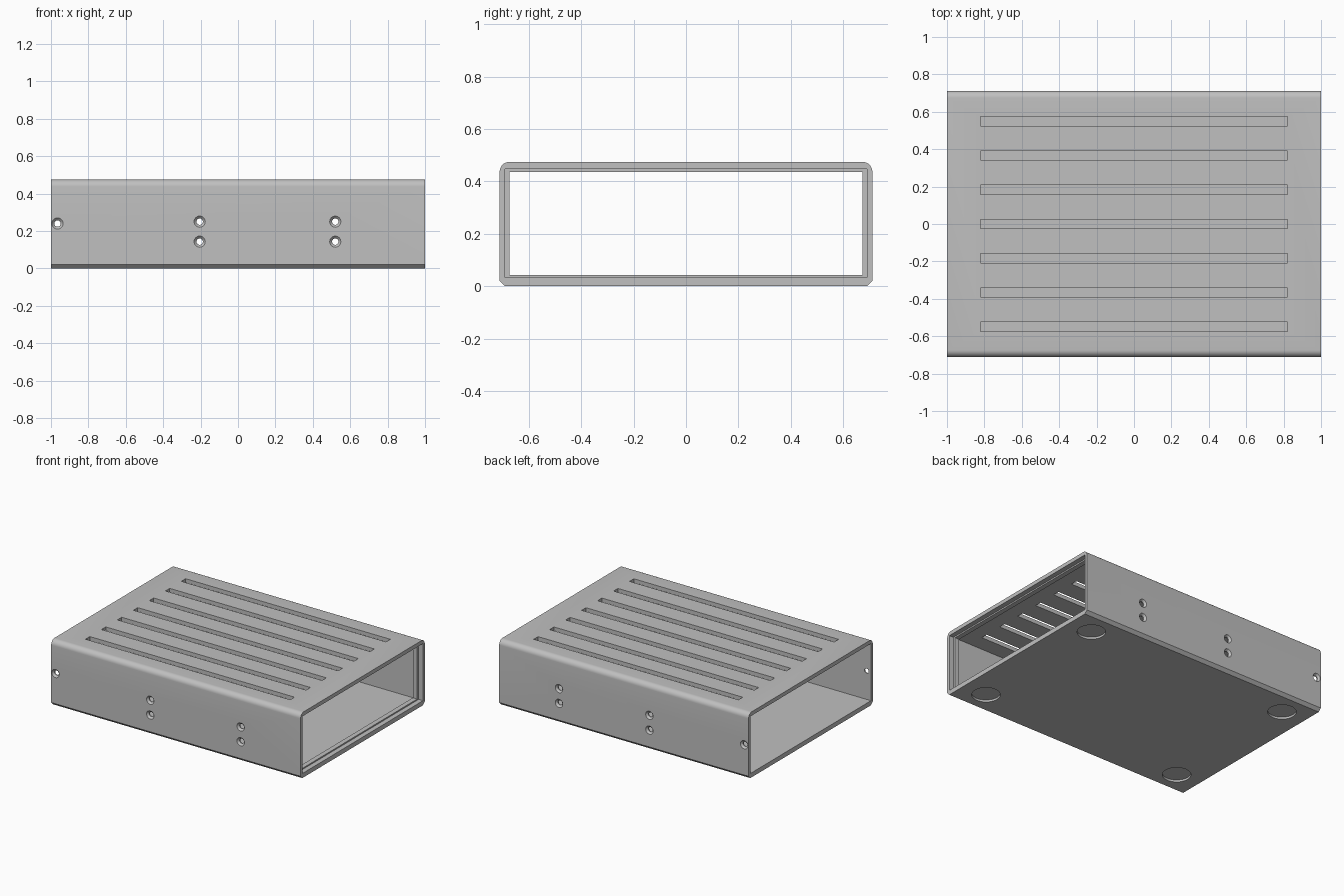
import bpy, bmesh, math
from mathutils import Matrix

if "Cube" in bpy.data.objects:
    bpy.data.objects.remove(bpy.data.objects["Cube"])

HALF_X, HALF_Y, TOP = 1.0, 0.712, 0.475

metal = bpy.data.materials.new("grey metal")
metal.diffuse_color = (0.527, 0.527, 0.527, 1)
metal.use_nodes = True
metal.node_tree.nodes["Principled BSDF"].inputs["Base Color"].default_value = metal.diffuse_color


def make_object(name, bm):
    bmesh.ops.recalc_face_normals(bm, faces=bm.faces)
    mesh = bpy.data.meshes.new(name)
    bm.to_mesh(mesh)
    bm.free()
    mesh.materials.append(metal)
    obj = bpy.data.objects.new(name, mesh)
    bpy.context.collection.objects.link(obj)
    return obj


def prism(name, profile, x0, x1):
    """Extrude a (y, z) profile along x."""
    bm = bmesh.new()
    face = bm.faces.new([bm.verts.new((x0, y, z)) for y, z in profile])
    out = bmesh.ops.extrude_face_region(bm, geom=[face])
    moved = [v for v in out["geom"] if isinstance(v, bmesh.types.BMVert)]
    bmesh.ops.translate(bm, vec=(x1 - x0, 0, 0), verts=moved)
    return make_object(name, bm)


def add_box(bm, x0, x1, y0, y1, z0, z1):
    m = (Matrix.Translation(((x0 + x1) / 2, (y0 + y1) / 2, (z0 + z1) / 2))
         @ Matrix.Diagonal((x1 - x0, y1 - y0, z1 - z0, 1)))
    bmesh.ops.create_cube(bm, size=1, matrix=m)


def add_turned(bm, x, z, stations, sides=24):
    """Closed solid of revolution along y from (y, radius) stations."""
    rings = []
    for y, r in stations:
        rings.append([bm.verts.new((x + r * math.cos(2 * math.pi * i / sides), y,
                                    z + r * math.sin(2 * math.pi * i / sides)))
                      for i in range(sides)])
    for a, b in zip(rings, rings[1:]):
        for i in range(sides):
            j = (i + 1) % sides
            bm.faces.new((a[i], a[j], b[j], b[i]))
    bm.faces.new(rings[0])
    bm.faces.new(rings[-1])


def cut(target, cutter):
    mod = target.modifiers.new("cut", 'BOOLEAN')
    mod.operation = 'DIFFERENCE'
    mod.solver = 'EXACT'
    mod.object = cutter
    cutter.hide_render = True
    bpy.context.view_layer.objects.active = target
    bpy.ops.object.modifier_apply(modifier=mod.name)
    bpy.data.objects.remove(cutter, do_unlink=True)


# Sleeve outline: chamfered bottom corners, rounded top corners
R, C, STEPS = 0.038, 0.021, 8
half = [(HALF_Y - C, 0), (HALF_Y, C)]
for i in range(STEPS + 1):
    a = math.pi / 2 * i / STEPS
    half.append((HALF_Y - R + R * math.cos(a), TOP - R + R * math.sin(a)))
outline = half + [(-y, z) for y, z in reversed(half)]
case = prism("enclosure_sleeve", outline, -HALF_X, HALF_X)

# Hollow interior, leaving a thin lip set back from the right-hand opening
for x0, x1, y, z0, z1 in [(-1.1, 0.93, 0.691, 0.033, 0.447),
                          (0.85, 1.1, 0.674, 0.042, 0.437),
                          (0.965, 1.1, 0.691, 0.033, 0.447)]:
    bm = bmesh.new()
    add_box(bm, x0, x1, -y, y, z0, z1)
    cut(case, make_object("interior_cutter", bm))

# Seven ventilation slots through the top
bm = bmesh.new()
for i in range(-3, 4):
    y = i * 0.183
    add_box(bm, -0.822, 0.82, y - 0.025, y + 0.025, 0.4, 0.6)
cut(case, make_object("slot_cutter", bm))

# Countersunk screw holes through the front and back walls
bm = bmesh.new()
taper = [(HALF_Y + 0.05, 0.031), (HALF_Y, 0.030), (HALF_Y - 0.013, 0.017)]
stations = taper + [(-y, r) for y, r in reversed(taper)]
for x, z in [(-0.965, 0.24), (-0.205, 0.25), (-0.205, 0.143), (0.52, 0.25), (0.52, 0.143)]:
    add_turned(bm, x, z, stations)
cut(case, make_object("screw_hole_cutter", bm))

# Shallow round foot recesses in the underside
bm = bmesh.new()
for sx in (-1, 1):
    for sy in (-1, 1):
        bmesh.ops.create_cone(bm, cap_ends=True, segments=40, radius1=0.094, radius2=0.094,
                              depth=0.03,
                              matrix=Matrix.Translation((sx * 0.815, sy * 0.537, 0)))
cut(case, make_object("foot_recess_cutter", bm))

# Smooth the rounded corners and holes, keep edges crisp
bpy.ops.object.select_all(action='DESELECT')
case.select_set(True)
bpy.context.view_layer.objects.active = case
bpy.ops.object.shade_smooth_by_angle(angle=math.radians(30))
